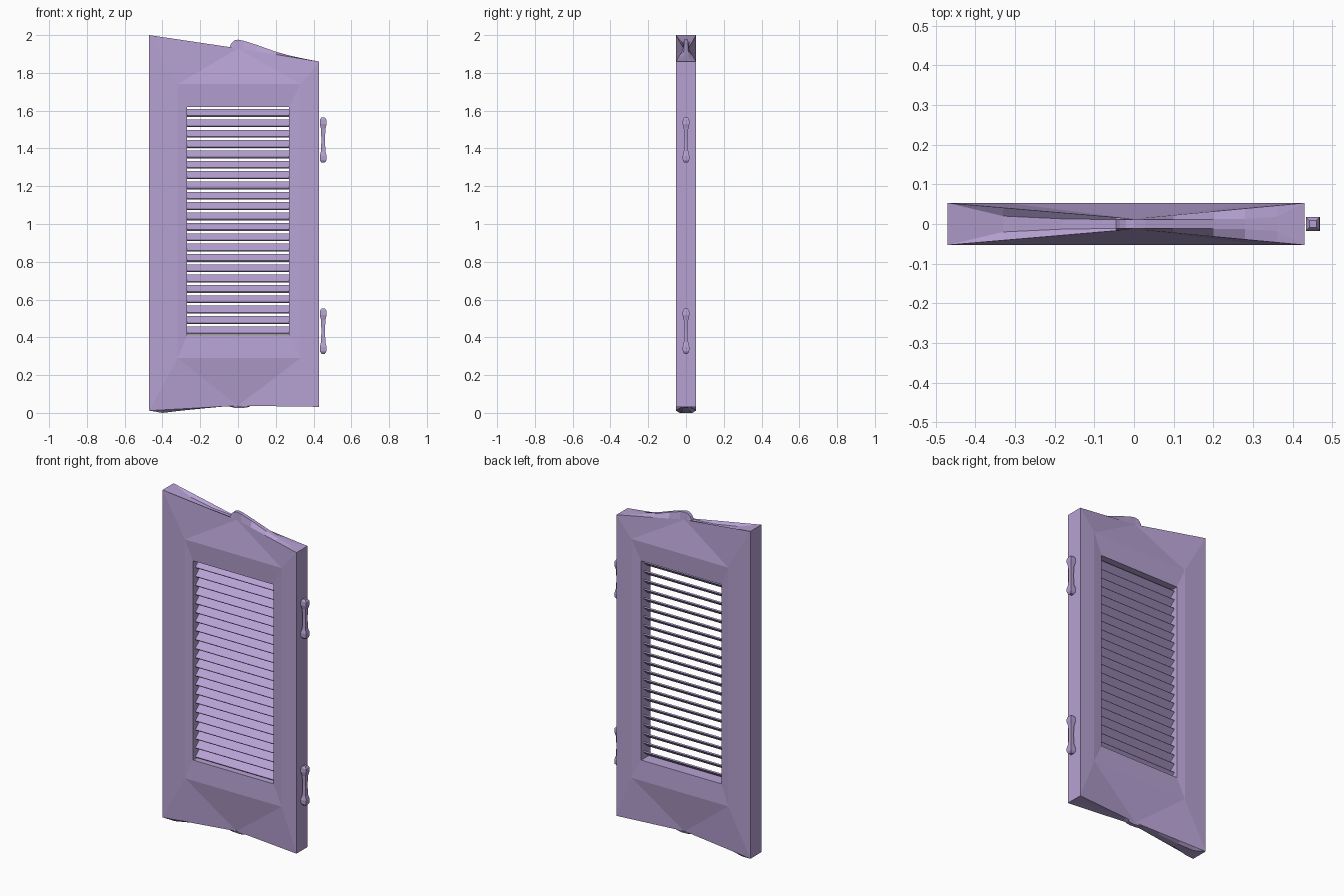
import bpy, bmesh, math
from mathutils import Matrix, Vector

if "Cube" in bpy.data.objects:
    bpy.data.objects.remove(bpy.data.objects["Cube"])

mat = bpy.data.materials.new("lavender paint")
mat.diffuse_color = (0.47, 0.36, 0.65, 1)
mat.use_nodes = True
mat.node_tree.nodes["Principled BSDF"].inputs["Base Color"].default_value = mat.diffuse_color


def finish(name, bm):
    bmesh.ops.remove_doubles(bm, verts=bm.verts[:], dist=1e-5)
    bmesh.ops.dissolve_degenerate(bm, edges=bm.edges[:], dist=1e-5)
    bmesh.ops.recalc_face_normals(bm, faces=bm.faces[:])
    me = bpy.data.meshes.new(name)
    bm.to_mesh(me)
    bm.free()
    me.materials.append(mat)
    ob = bpy.data.objects.new(name, me)
    bpy.context.collection.objects.link(ob)
    return ob


def face(bm, pts):
    # drop coinciding corners, then add the face
    out = []
    for p in map(Vector, pts):
        if all((p - q).length > 1e-5 for q in out):
            out.append(p)
    if len(out) > 2:
        bm.faces.new([bm.verts.new(p) for p in out])


T = 0.053          # half thickness at the outer corners
XL, XR = -0.47, 0.43

# crest profiles: x, z, half thickness
top = [(XL, 2.0, T), (-0.33, 1.965, 0.02), (-0.18, 1.942, 0.013), (-0.045, 1.935, 0.011),
       (-0.035, 1.957, 0.011), (-0.02, 1.972, 0.011), (0.0, 1.976, 0.011), (0.03, 1.97, 0.011),
       (0.10, 1.948, 0.011), (0.20, 1.912, 0.012), (0.28, 1.89, 0.013), (0.36, 1.873, 0.018),
       (XR, 1.86, T)]
bottom = [(XL, 0.012, T), (-0.40, 0.0, 0.033), (-0.30, 0.012, 0.018), (-0.16, 0.026, 0.013),
          (-0.05, 0.036, 0.011), (-0.02, 0.027, 0.011), (0.02, 0.025, 0.011), (0.05, 0.03, 0.011),
          (0.07, 0.037, 0.011), (0.30, 0.036, 0.015), (0.37, 0.035, 0.022), (XR, 0.032, T)]


def edge_point(x, crest, zmid):
    # rail edge runs from the thick corners to a thin middle
    end = crest[0] if x < 0 else crest[-1]
    f = x / end[0]
    return (x, zmid + (end[1] - zmid) * f, 0.013 + (T - 0.013) * f)


# door frame: stiles, sloping rails, recessed bevel, opening walls
bm = bmesh.new()
ridge = [(-0.32, 0.29), (0.33, 0.29), (0.33, 1.74), (-0.32, 1.74)]
hole = [(-0.27, 0.41), (0.27, 0.41), (0.27, 1.62), (-0.27, 1.62)]
H = 0.045
for s in (-1, 1):
    R = [(x, s * T, z) for x, z in ridge]
    O = [(x, s * H, z) for x, z in hole]
    for i in range(4):
        j = (i + 1) % 4
        face(bm, [R[i], R[j], O[j], O[i]])
    for crest, zmid, ra, rb in ((top, 1.93, R[3], R[2]), (bottom, 0.038, R[0], R[1])):
        mid = (0, s * 0.013, zmid)
        a = (XL, s * T, crest[0][1])
        b = (XR, s * T, crest[-1][1])
        for tri in ((a, ra, mid), (ra, rb, mid), (rb, b, mid)):
            face(bm, tri)
        for p, q in zip(crest, crest[1:]):
            ep, eq = (edge_point(c[0], crest, zmid) for c in (p, q))
            face(bm, [(ep[0], s * ep[2], ep[1]), (eq[0], s * eq[2], eq[1]),
                      (q[0], s * q[2], q[1]), (p[0], s * p[2], p[1])])
    face(bm, [(XL, s * T, bottom[0][1]), R[0], R[3], (XL, s * T, top[0][1])])
    face(bm, [(XR, s * T, bottom[-1][1]), R[1], R[2], (XR, s * T, top[-1][1])])
for crest in (top, bottom):
    for p, q in zip(crest, crest[1:]):
        face(bm, [(p[0], -p[2], p[1]), (q[0], -q[2], q[1]), (q[0], q[2], q[1]), (p[0], p[2], p[1])])
for k, x in ((0, XL), (-1, XR)):
    z0, z1 = bottom[k][1], top[k][1]
    face(bm, [(x, -T, z0), (x, T, z0), (x, T, z1), (x, -T, z1)])
for i in range(4):
    (x0, z0), (x1, z1) = hole[i], hole[(i + 1) % 4]
    face(bm, [(x0, -H, z0), (x1, -H, z1), (x1, H, z1), (x0, H, z0)])
finish("door_frame", bm)

# louvre slats, front edge tilted down
bm = bmesh.new()
for i in range(22):
    m = (Matrix.Translation((0, 0, 0.437 + i * 0.0548)) @ Matrix.Rotation(math.radians(40), 4, 'X')
         @ Matrix.Diagonal((0.54, 0.055, 0.008, 1)))
    bmesh.ops.create_cube(bm, size=1, matrix=m)
finish("louvre_slats", bm)

# square dog-bone hinges
half = [(0.0, 0.009), (0.012, 0.017), (0.035, 0.018), (0.06, 0.012), (0.12, 0.0095)]
prof = half + [(0.24 - z, r) for z, r in half[-2::-1]]
for name, z0 in (("lower_hinge", 0.313), ("upper_hinge", 1.325)):
    bm = bmesh.new()
    rings = [[(0.451 + r * a, r * b, z0 + z) for a, b in ((-1, -1), (1, -1), (1, 1), (-1, 1))]
             for z, r in prof]
    for lo, hi in zip(rings, rings[1:]):
        for i in range(4):
            j = (i + 1) % 4
            face(bm, [lo[i], lo[j], hi[j], hi[i]])
    face(bm, rings[0])
    face(bm, rings[-1])
    finish(name, bm)
